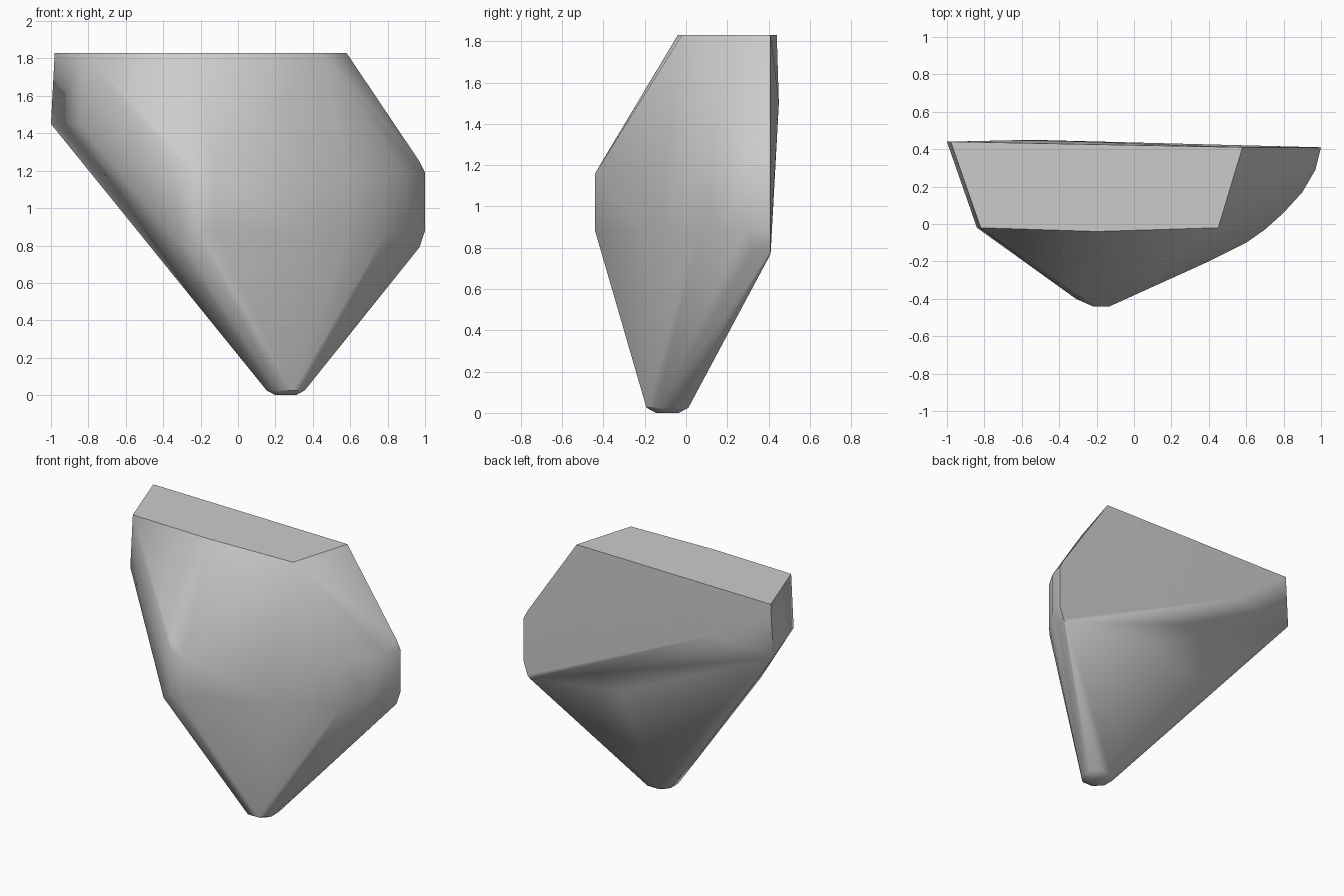
import bpy, bmesh, math

default = bpy.data.objects.get("Cube")
if default:
    bpy.data.objects.remove(default, do_unlink=True)

grey = bpy.data.materials.new("stone_grey")
grey.use_nodes = True
tone = (0.6, 0.6, 0.6, 1.0)
grey.diffuse_color = tone
grey.node_tree.nodes["Principled BSDF"].inputs["Base Color"].default_value = tone

points = []


def level(z, outline):
    """Add corner points lying at one height."""
    points.extend((x, y, z) for x, y in outline)


# Flat top and the cut-off left end
level(1.83, [(-0.98, 0.44), (-0.82, -0.02), (-0.2, -0.04), (0.45, -0.02), (0.58, 0.41)])
level(1.45, [(-1.0, 0.44), (-0.84, -0.02)])

# Rounded belly: a vertical band with softened upper and lower rims
belly = [(1.0, 0.41), (0.97, 0.29), (0.9, 0.17), (0.8, 0.06), (0.7, -0.03),
         (0.6, -0.1), (0.4, -0.2), (0.15, -0.31), (-0.13, -0.44), (-0.22, -0.44)]
for x, y in belly:
    lift = 0.03 * max(x, 0)
    points.append((x, y, 1.16 + lift))
    points.append((x, y, 0.88))
    inset_y = y if y > 0.4 else y + 0.035
    points.append((x - 0.03, inset_y, 1.22 + lift))
    points.append((x - 0.03, inset_y, 0.79))

# Front left shoulder
for z in (1.1, 0.8):
    points.append((-0.31, -0.4, z))

# Gently bowed back and underside
points += [(0.95, 0.41, 0.77), (0.23, 0.41, 0.87), (-0.55, 0.45, 1.5), (-0.42, 0.3, 0.83)]

# Small blunt foot
for z, radius in ((0.025, 0.11), (0.0, 0.06)):
    level(z, [(0.255 + radius * math.cos(a), -0.09 + radius * math.sin(a))
              for a in (math.tau * (i + 0.5) / 8 for i in range(8))])

# Wrap the points in a convex skin
bm = bmesh.new()
for p in points:
    bm.verts.new(p)
hull = bmesh.ops.convex_hull(bm, input=bm.verts[:])
loose = [v for v in bm.verts if not v.link_faces]
bmesh.ops.delete(bm, geom=loose, context='VERTS')
bmesh.ops.dissolve_limit(bm, angle_limit=math.radians(1), verts=bm.verts[:], edges=bm.edges[:])
bmesh.ops.recalc_face_normals(bm, faces=bm.faces[:])

mesh = bpy.data.meshes.new("faceted_stone")
bm.to_mesh(mesh)
bm.free()
mesh.materials.append(grey)
stone = bpy.data.objects.new("faceted_stone", mesh)
bpy.context.collection.objects.link(stone)

# Soft facets with crisp outer edges
bpy.ops.object.select_all(action='DESELECT')
stone.select_set(True)
bpy.context.view_layer.objects.active = stone
bpy.ops.object.shade_smooth_by_angle(angle=math.radians(42))
